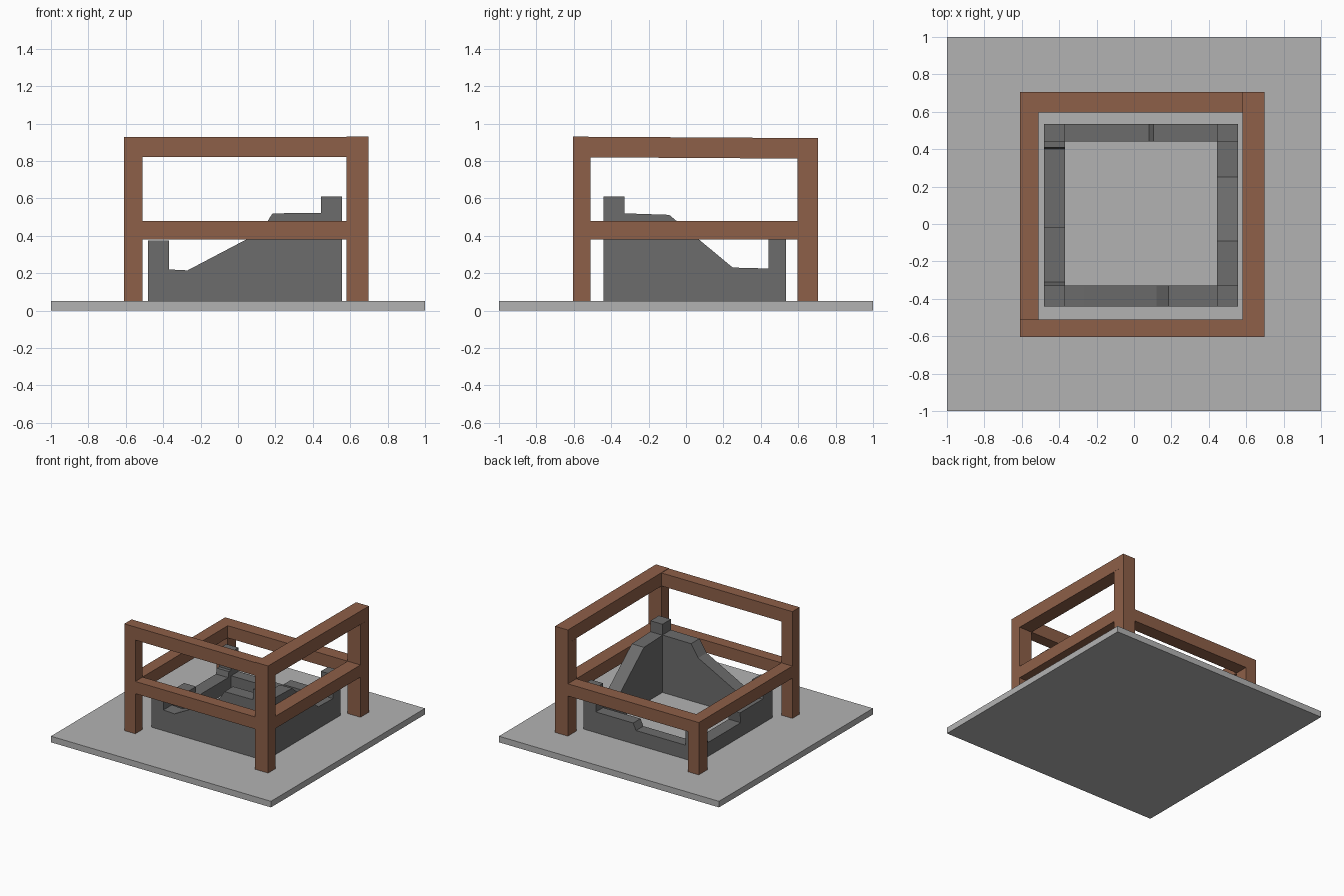
import bpy, bmesh

if "Cube" in bpy.data.objects:
    bpy.data.objects.remove(bpy.data.objects["Cube"])


def material(name, rgb):
    m = bpy.data.materials.new(name)
    m.diffuse_color = (*rgb, 1)
    m.use_nodes = True
    m.node_tree.nodes["Principled BSDF"].inputs["Base Color"].default_value = m.diffuse_color
    return m


wood = material("wood", (0.27, 0.115, 0.065))
stone = material("dark_stone", (0.15, 0.15, 0.15))
pale = material("pale_stone", (0.45, 0.45, 0.45))


def finish(name, bm, mat):
    bmesh.ops.recalc_face_normals(bm, faces=bm.faces[:])
    me = bpy.data.meshes.new(name)
    bm.to_mesh(me)
    bm.free()
    me.materials.append(mat)
    ob = bpy.data.objects.new(name, me)
    bpy.context.collection.objects.link(ob)
    return ob


def box(name, x, y, z, mat):
    bm = bmesh.new()
    bmesh.ops.create_cube(bm, size=1)
    for v in bm.verts:
        v.co = [r[0] if c < 0 else r[1] for c, r in zip(v.co, (x, y, z))]
    return finish(name, bm, mat)


def wall(name, axis, top, depth, mat, base=0.05):
    """Extrude a broken-topped wall outline; axis is the direction it runs."""
    outline = [(top[0][0], base)] + top + [(top[-1][0], base)]
    bm = bmesh.new()

    def put(u, d, z):
        return bm.verts.new((u, d, z) if axis == "x" else (d, u, z))

    face = bm.faces.new([put(u, depth[0], z) for u, z in outline])
    ext = bmesh.ops.extrude_face_region(bm, geom=[face], use_keep_orig=True)
    step = depth[1] - depth[0]
    for v in ext["geom"]:
        if isinstance(v, bmesh.types.BMVert):
            v.co["xyz".index("y" if axis == "x" else "x")] += step
    return finish(name, bm, mat)


# Ground slab
box("base_slab", (-1, 1), (-1, 1), (0, 0.05), pale)

# Ruined stone walls and their corner blocks
L, R, F, B = (-0.48, -0.37), (0.445, 0.555), (-0.44, -0.33), (0.44, 0.535)
for name, x, y, top in (("front_left", L, F, 0.375), ("front_right", R, F, 0.61),
                        ("back_left", L, B, 0.36), ("back_right", R, B, 0.42)):
    box(name + "_corner_block", x, y, (0.05, top), stone)

wall("front_wall", "x", [(-0.37, 0.22), (-0.27, 0.215), (0.12, 0.42),
                         (0.185, 0.52), (0.445, 0.522)], F, stone)
wall("right_wall", "y", [(-0.33, 0.52), (-0.09, 0.512), (0.25, 0.23),
                         (0.44, 0.225)], R, stone)
wall("back_wall", "x", [(-0.37, 0.165), (0.08, 0.165), (0.105, 0.22),
                        (0.445, 0.22)], B, stone)
wall("left_wall", "y", [(-0.33, 0.31), (-0.31, 0.25), (-0.015, 0.25), (-0.025, 0.165),
                        (0.40, 0.165), (0.41, 0.21), (0.44, 0.21)], L, stone)

# Timber frame: posts, lower rails all round, upper rails at front and right
PL, PR, PF, PB = (-0.61, -0.51), (0.58, 0.697), (-0.605, -0.51), (0.595, 0.705)
for name, x, y, top in (("front_left", PL, PF, 0.82), ("front_right", PR, PF, 0.82),
                        ("back_left", PL, PB, 0.48), ("back_right", PR, PB, 0.812)):
    box(name + "_post", x, y, (0.05, top), wood)

low = (0.38, 0.48)
across, along = (PL[1], PR[0]), (PF[1], PB[0])
box("front_lower_rail", across, PF, low, wood)
box("back_lower_rail", across, PB, low, wood)
box("left_lower_rail", PL, along, low, wood)
box("right_lower_rail", PR, along, low, wood)
box("front_upper_rail", (PL[0], PR[0]), PF, (0.82, 0.927), wood)
right_rail = box("right_upper_rail", PR, (PF[0], PB[1]), (0.82, 0.93), wood)
for v in right_rail.data.vertices:  # slight sag towards the back
    if v.co.y > 0:
        v.co.z -= 0.008
